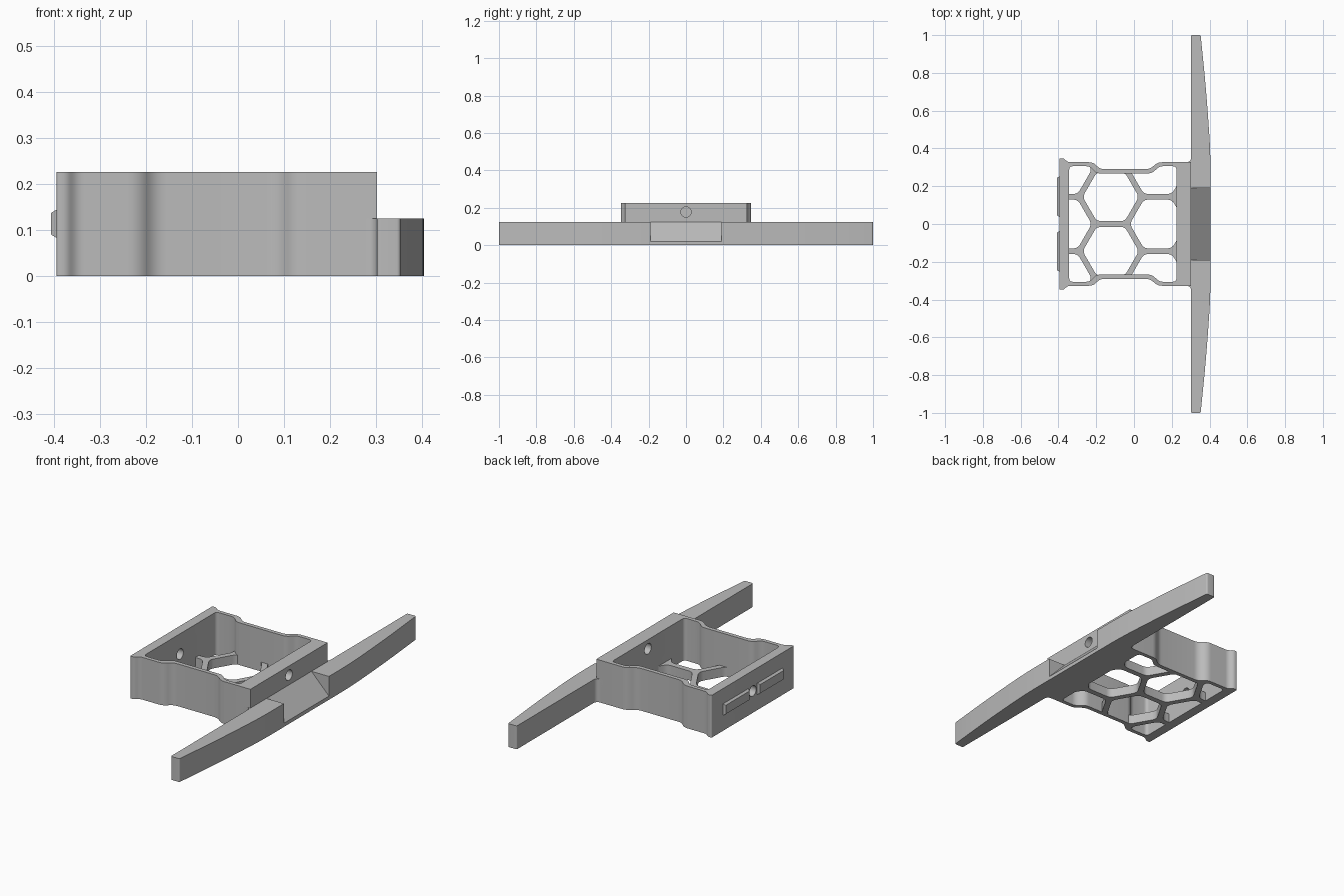
import bpy, bmesh, math
from mathutils import Vector

if "Cube" in bpy.data.objects:
    bpy.data.objects.remove(bpy.data.objects["Cube"])

grey = bpy.data.materials.new("plain_grey")
grey.use_nodes = True
colour = (0.5, 0.5, 0.5, 1)
grey.diffuse_color = colour
grey.node_tree.nodes["Principled BSDF"].inputs["Base Color"].default_value = colour


def rounded(points, radius, steps=5):
    """Round polygon corners; a third value on a point overrides the radius."""
    out = []
    for i, p in enumerate(points):
        c = Vector(p[:2])
        r = p[2] if len(p) > 2 else radius
        a = Vector(points[i - 1][:2]) - c
        b = Vector(points[(i + 1) % len(points)][:2]) - c
        if r == 0:
            out.append(c)
            continue
        d = min(r, 0.48 * a.length, 0.48 * b.length)
        s, e = c + a.normalized() * d, c + b.normalized() * d
        for k in range(steps + 1):
            t = k / steps
            out.append(s * (1 - t) ** 2 + c * 2 * t * (1 - t) + e * t * t)
    return out


def mirrored(half):
    """Close a half outline by mirroring it in y."""
    return half + [(p[0], -p[1], *p[2:]) for p in reversed(half)]


def prism(name, outline, low, high, axis="z"):
    """Extrude an outline along z, or an xz outline along y."""
    bm = bmesh.new()
    place = (lambda p, h: (p[0], p[1], h)) if axis == "z" else (lambda p, h: (p[0], h, p[1]))
    rings = [[bm.verts.new(place(p, h)) for p in outline] for h in (low, high)]
    n = len(outline)
    for ring in rings:
        bm.faces.new(ring)
    for i in range(n):
        j = (i + 1) % n
        bm.faces.new((rings[0][i], rings[0][j], rings[1][j], rings[1][i]))
    bmesh.ops.recalc_face_normals(bm, faces=bm.faces)
    mesh = bpy.data.meshes.new(name)
    bm.to_mesh(mesh)
    bm.free()
    mesh.materials.append(grey)
    obj = bpy.data.objects.new(name, mesh)
    bpy.context.collection.objects.link(obj)
    return obj


def activate(obj):
    bpy.ops.object.select_all(action="DESELECT")
    obj.select_set(True)
    bpy.context.view_layer.objects.active = obj


def cut(obj, cutter):
    activate(obj)
    mod = obj.modifiers.new("cut", "BOOLEAN")
    mod.operation, mod.solver, mod.object = "DIFFERENCE", "EXACT", cutter
    bpy.ops.object.modifier_apply(modifier=mod.name)
    bpy.data.objects.remove(cutter)


def bore(obj, x, z, radius):
    """Round hole along x."""
    bpy.ops.mesh.primitive_cylinder_add(vertices=32, radius=radius, depth=0.2,
                                        location=(x, 0, z), rotation=(0, math.pi / 2, 0))
    drill = bpy.context.object
    drill.data.materials.append(grey)
    cut(obj, drill)


# Frame walls with flared rear corners and waisted sides
outer = rounded(mirrored([(-0.395, 0.348, 0.008), (-0.373, 0.348), (-0.35, 0.327),
                          (-0.215, 0.327), (-0.18, 0.29), (0.085, 0.29),
                          (0.125, 0.327), (0.302, 0.327, 0)]), 0.025)
inner = rounded(mirrored([(-0.343, 0.306), (-0.235, 0.306), (-0.2, 0.268),
                          (0.095, 0.268), (0.135, 0.306), (0.225, 0.306)]), 0.02)
frame = prism("frame_walls", outer, 0, 0.226)
cut(frame, prism("pocket", inner, -0.1, 0.4))
bore(frame, 0.27, 0.177, 0.028)
bore(frame, -0.38, 0.117, 0.028)

# Honeycomb floor
floor = prism("honeycomb_floor", inner, 0, 0.05)
pitch, hole_r = 0.288, 0.149
step_x = pitch * math.sqrt(3) / 2
for col in (-1, 0, 1):
    for y in ((-0.5, 0.5) if col == 0 else (-1, 0, 1)):
        cx, cy = -0.123 + col * step_x, y * pitch
        hexagon = [(cx + hole_r * math.cos(k * math.pi / 3),
                    cy + hole_r * math.sin(k * math.pi / 3)) for k in range(6)]
        cut(floor, prism("hex_cutter", rounded(hexagon, 0.025), -0.1, 0.2))

# Long tapered crossbar, filleted into the frame, with a sloped notch
bar_outline = rounded(mirrored([(0.25, 0.327, 0), (0.302, 0.327, 0.055), (0.302, 1, 0.008),
                                (0.353, 1, 0.008), (0.383, 0.7, 0.2), (0.405, 0.38, 0.1)]), 0.01)
bar = prism("crossbar", bar_outline, 0, 0.125)
notch = [(0.302, 0.125), (0.405, 0.02), (0.45, 0.02), (0.45, 0.2), (0.302, 0.2)]
cut(bar, prism("notch_cutter", notch, -0.19, 0.19, "y"))

# Two raised pads with chamfered rims on the rear wall
pads = []
for side, name in ((1, "left_pad"), (-1, "right_pad")):
    y0, y1 = sorted((side * 0.035, side * 0.255))
    pad = prism(name, [(-0.407, 0.08), (-0.39, 0.08), (-0.39, 0.147), (-0.407, 0.147)], y0, y1, "y")
    centre = Vector((0, (y0 + y1) / 2, 0.1135))
    for v in pad.data.vertices:
        if v.co.x < -0.4:
            v.co.y -= math.copysign(0.01, v.co.y - centre.y)
            v.co.z -= math.copysign(0.01, v.co.z - centre.z)
    pads.append(pad)

for obj in [frame, floor, bar] + pads:
    activate(obj)
    bpy.ops.object.shade_smooth_by_angle(angle=math.radians(30))
